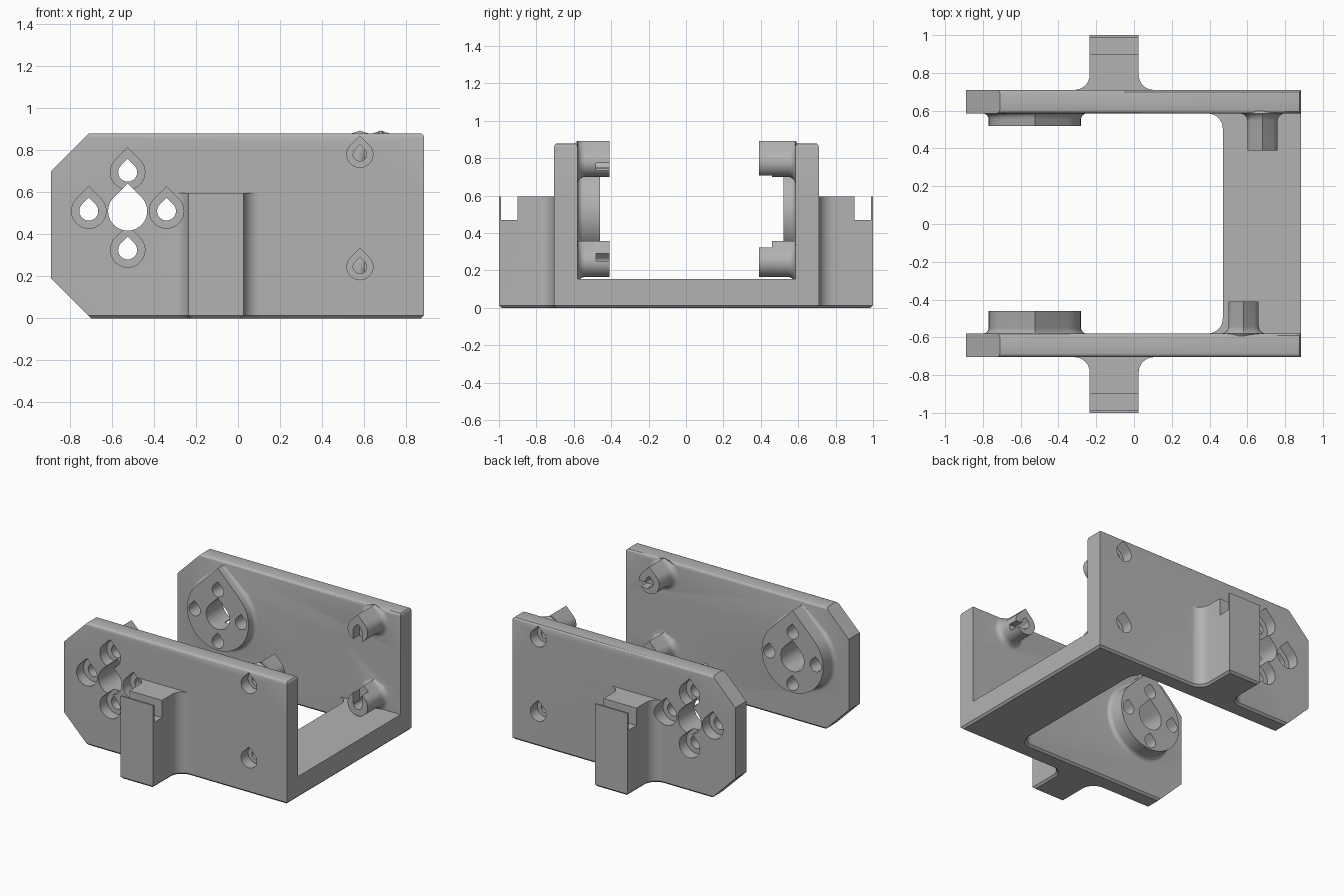
import bpy
import bmesh
import math
from mathutils import Vector

old = bpy.data.objects.get("Cube")
if old:
    bpy.data.objects.remove(old, do_unlink=True)

grey = bpy.data.materials.new("neutral_grey")
grey.use_nodes = True
COLOUR = (0.45, 0.45, 0.45, 1)
grey.diffuse_color = COLOUR
grey.node_tree.nodes["Principled BSDF"].inputs["Base Color"].default_value = COLOUR


def loft(name, rings, bevel_bottom=0, bevel_top=0):
    """Closed solid through rings of 3D points, with optional end bevels."""
    bm = bmesh.new()
    loops = [[bm.verts.new(p) for p in ring] for ring in rings]
    caps = [bm.faces.new(loops[0]), bm.faces.new(loops[-1])]
    for a, b in zip(loops, loops[1:]):
        for i in range(len(a)):
            j = (i + 1) % len(a)
            bm.faces.new((a[i], a[j], b[j], b[i]))
    bmesh.ops.recalc_face_normals(bm, faces=bm.faces)
    for cap, size, segs in ((caps[0], bevel_bottom, 1), (caps[1], bevel_top, 3)):
        if size:
            bmesh.ops.bevel(bm, geom=list(cap.edges), offset=size, segments=segs,
                            profile=0.5, affect='EDGES')
    mesh = bpy.data.meshes.new(name)
    bm.to_mesh(mesh)
    bm.free()
    mesh.materials.append(grey)
    obj = bpy.data.objects.new(name, mesh)
    bpy.context.collection.objects.link(obj)
    return obj


def upright(name, outline, z0, z1, **bevels):
    return loft(name, [[(x, y, z) for x, y in outline] for z in (z0, z1)], **bevels)


def box(name, x0, x1, y0, y1, z0, z1, **bevels):
    return upright(name, [(x0, y0), (x1, y0), (x1, y1), (x0, y1)], z0, z1, **bevels)


def combine(target, tool, operation='DIFFERENCE'):
    mod = target.modifiers.new("boolean", 'BOOLEAN')
    mod.operation, mod.solver, mod.object = operation, 'EXACT', tool
    bpy.context.view_layer.objects.active = target
    bpy.ops.object.modifier_apply(modifier=mod.name)
    bpy.data.objects.remove(tool, do_unlink=True)


def fillet(corner, to_prev, to_next, r=0.08, steps=8):
    """Arc replacing a square corner."""
    c, u, v = Vector(corner), Vector(to_prev), Vector(to_next)
    angles = [math.pi / 2 * i / steps for i in range(steps + 1)]
    return [tuple(c + r * (u + v) - r * (math.cos(t) * v + math.sin(t) * u)) for t in angles]


def teardrop(cx, cz, r, y, top=9, n=30):
    """Circle with a pointed top, standing in the xz plane."""
    pts = [(cx, y, min(top, cz + r * math.sqrt(2)))]
    for i in range(n + 1):
        t = math.radians(45 - 270 * i / n)
        pts.append((cx + r * math.cos(t), y, min(top, cz + r * math.sin(t))))
    return pts


def hole(target, x, z, r, y0, y1):
    combine(target, loft("hole_cutter", [teardrop(x, z, r, y) for y in (y0, y1)]))


def boss(target, x, z, r, y_face, y_end, flare):
    """Teardrop boss with a curved flare where it meets the plate."""
    way = 1 if y_end > y_face else -1
    tip = z + r * math.sqrt(2)
    rings = [teardrop(x, z, r + flare, y_face - way * 0.04, min(tip, 0.85))]
    for i in range(7):
        t = math.pi / 2 * i / 6
        rings.append(teardrop(x, z, r + flare * (1 - math.sin(t)),
                              y_face + way * flare * (1 - math.cos(t)), tip))
    rings.append(teardrop(x, z, r, y_end))
    combine(target, loft("boss", rings), 'UNION')


# Plan outline: two arms, a cross member and an outer tab on each arm
L, R, F, B = -0.89, 0.885, -0.705, 0.71
FI, BI, BASE = -0.58, 0.585, 0.47
T0, T1 = -0.235, 0.025
left, right, fore, aft = (-1, 0), (1, 0), (0, -1), (0, 1)
plan = [(L, F)] + fillet((T0, F), left, fore) + [(T0, -1), (T1, -1)]
plan += fillet((T1, F), fore, right) + [(R, F), (R, B)]
plan += fillet((T1, B), right, aft) + [(T1, 1), (T0, 1)]
plan += fillet((T0, B), aft, left) + [(L, B), (L, BI)]
plan += fillet((BASE, BI), left, fore) + fillet((BASE, FI), aft, left) + [(L, FI)]
body = upright("bracket", plan, 0, 0.595, bevel_bottom=0.014)

# Open the space above the cross member, then raise the side plates
combine(body, box("opening", 0.38, 1.1, FI, BI, 0.155, 1))
for y0, y1 in ((F, FI), (BI, B)):
    combine(body, box("plate", L, R, y0, y1, 0.3, 0.88, bevel_top=0.02), 'UNION')

# Clipped corners at the open end
for tri in ([(-1, 0.59), (-0.6, 0.99), (-1, 0.99)], [(-1, 0.3), (-0.6, -0.1), (-1, -0.1)]):
    combine(body, loft("corner", [[(x, y, z) for x, z in tri] for y in (-0.85, 0.85)]))

# Hook notch in each tab
for s in (-1, 1):
    y0, y1 = sorted((s * 0.9, s * 0.988))
    combine(body, box("notch", T0 - 0.1, T1 + 0.1, y0, y1, 0.47, 0.7))

HX, HZ, STEP = -0.525, 0.51, 0.185
# Per side: outer face, inner face, pad end, standoff x, standoff end
for outer, inner, pad_end, post_x, post_end in ((F, FI, -0.46, 0.58, -0.41),
                                                (B, BI, 0.52, 0.68, 0.39)):
    way = 1 if outer < 0 else -1
    start = outer - way * 0.05
    # Round mounting pad with one large hole and four counterbored ones
    boss(body, HX, HZ, 0.245, inner, pad_end, 0.03)
    hole(body, HX, HZ, 0.093, start, pad_end + way * 0.05)
    for dx, dz in ((1, 0), (-1, 0), (0, 1), (0, -1)):
        x, z = HX + dx * STEP, HZ + dz * STEP
        hole(body, x, z, 0.045, start, pad_end + way * 0.05)
        hole(body, x, z, 0.082, start, outer + way * 0.08)
    # Standoffs with screw holes and side slots
    for z, up in ((0.78, -1), (0.245, 1)):
        boss(body, post_x, z, 0.08, inner, post_end, 0.04)
        hole(body, post_x, z, 0.032, start, post_end + way * 0.05)
        hole(body, post_x, z, 0.062, start, outer + way * 0.08)
        y0, y1 = sorted((post_end - way * 0.07, post_end + way * 0.05))
        if way > 0:
            zc = z + up * 0.026
            slot = box("slot", post_x, post_x + 0.15, y0, y1, zc - 0.02, zc + 0.02)
        else:
            z0, z1 = sorted((z, z + up * 0.15))
            slot = box("slot", post_x - 0.036, post_x + 0.036, y0, y1, z0, z1)
        combine(body, slot)

bpy.ops.object.select_all(action='DESELECT')
body.select_set(True)
bpy.context.view_layer.objects.active = body
bpy.ops.object.shade_smooth_by_angle(angle=math.radians(30))
